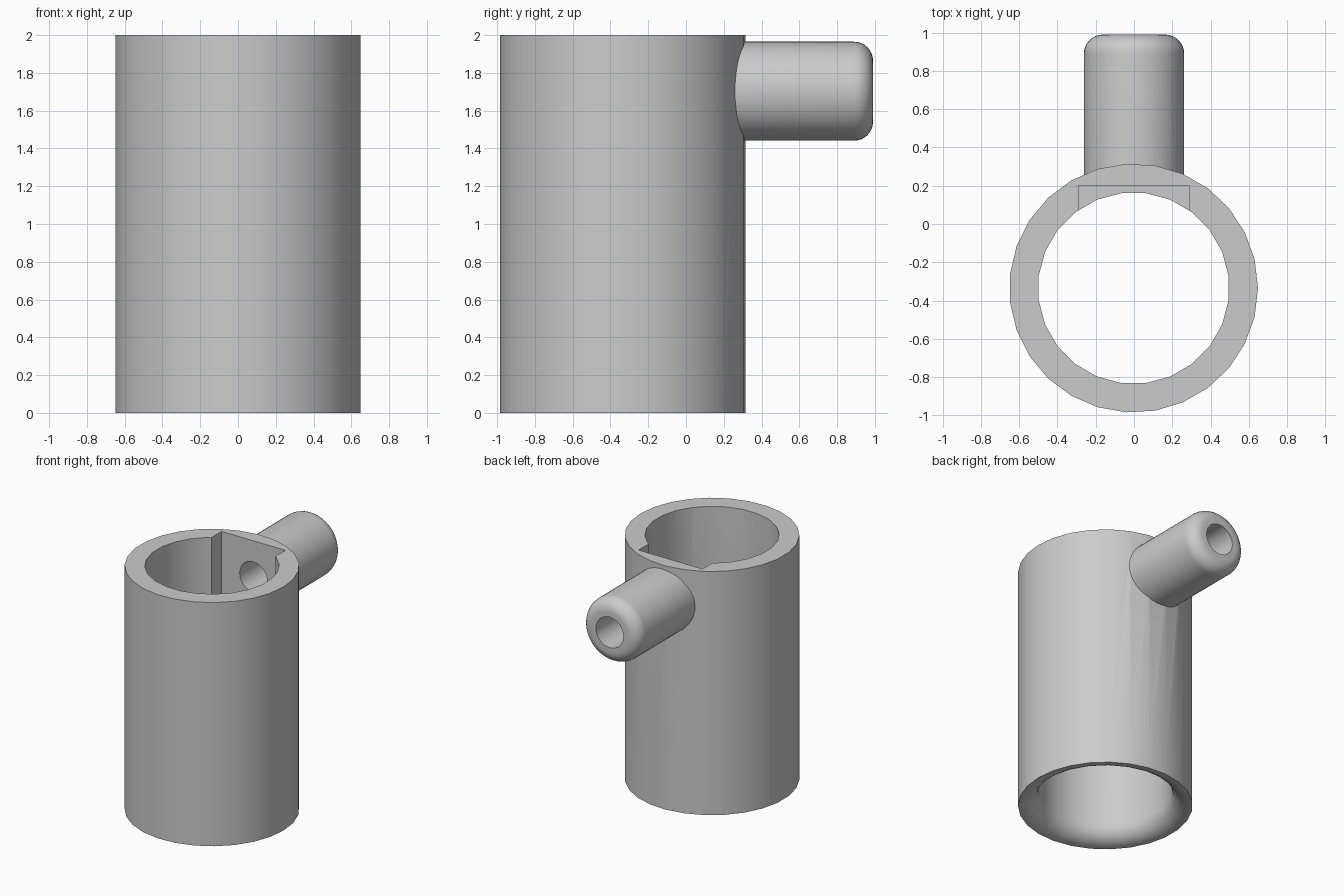
import bpy
import bmesh
from math import cos, sin, pi, radians
from mathutils import Matrix

if "Cube" in bpy.data.objects:
    bpy.data.objects.remove(bpy.data.objects["Cube"], do_unlink=True)

AXIS_Y = -0.335
OUTER, BORE, HEIGHT = 0.65, 0.5, 2.0
PORT_Z, PORT_R, PORT_HOLE, PORT_END = 1.703, 0.262, 0.125, 0.99
POCKET_HALF, POCKET_BACK, POCKET_FLOOR = 0.29, 0.2, 1.41

grey = bpy.data.materials.new("plain grey")
grey.use_nodes = True
colour = (0.6, 0.6, 0.6, 1)
grey.diffuse_color = colour
grey.node_tree.nodes["Principled BSDF"].inputs["Base Color"].default_value = colour


def finish(name, bm, matrix):
    """Turn a bmesh into a placed object."""
    bmesh.ops.transform(bm, matrix=matrix, verts=bm.verts)
    bmesh.ops.recalc_face_normals(bm, faces=bm.faces)
    mesh = bpy.data.meshes.new(name)
    bm.to_mesh(mesh)
    bm.free()
    mesh.materials.append(grey)
    obj = bpy.data.objects.new(name, mesh)
    bpy.context.collection.objects.link(obj)
    return obj


def turned(name, profile, sides, matrix, offset=0.0):
    """Closed solid of revolution from (radius, height) points."""
    bm = bmesh.new()
    rings = [[bm.verts.new((r * cos(a), r * sin(a), z))
              for a in (2 * pi * i / sides + offset for i in range(sides))]
             for r, z in profile]
    for low, high in zip(rings, rings[1:]):
        for i in range(sides):
            j = (i + 1) % sides
            bm.faces.new((low[i], low[j], high[j], high[i]))
    bm.faces.new(rings[0])
    bm.faces.new(rings[-1])
    return finish(name, bm, matrix)


def combine(target, tool, operation):
    mod = target.modifiers.new(tool.name, "BOOLEAN")
    mod.object, mod.operation, mod.solver = tool, operation, "EXACT"
    bpy.context.view_layer.objects.active = target
    bpy.ops.object.modifier_apply(modifier=mod.name)
    bpy.data.objects.remove(tool, do_unlink=True)


def arc(centre_r, centre_z, radius, start, end, steps=8):
    angles = [radians(start + (end - start) * i / steps) for i in range(steps + 1)]
    return [(centre_r + radius * cos(a), centre_z + radius * sin(a)) for a in angles]


upright = Matrix.Translation((-0.002, AXIS_Y, 0))
backward = Matrix.Translation((0, 0, PORT_Z)) @ Matrix.Rotation(radians(-90), 4, "X")

# Main sleeve
body = turned("sleeve_with_side_port", [(OUTER, 0), (OUTER, HEIGHT)], 27, upright)

# Side port with a rounded end
edge = 0.1
port = turned("side_port",
              [(PORT_R, 0)] + arc(PORT_R - edge, PORT_END - edge, edge, 0, 90),
              48, backward)
combine(body, port, "UNION")

# Bore, flaring out at the lower rim
flare = 0.14
bore = turned("bore_cutter",
              [(BORE + flare, -0.1)] + arc(BORE + flare, flare, flare, 270, 180)
              + [(BORE, HEIGHT + 0.1)],
              24, upright, pi / 24)
combine(body, bore, "DIFFERENCE")

# Flat pocket behind the port, open at the top
bm = bmesh.new()
bmesh.ops.create_cube(bm, size=1)
depth, tall = POCKET_BACK - AXIS_Y, HEIGHT + 0.1 - POCKET_FLOOR
pocket = finish("pocket_cutter", bm,
                Matrix.Translation((0, POCKET_BACK - depth / 2, POCKET_FLOOR + tall / 2))
                @ Matrix.Diagonal((2 * POCKET_HALF, depth, tall, 1)))
combine(body, pocket, "DIFFERENCE")

# Passage through the port
passage = turned("passage_cutter", [(PORT_HOLE, -0.1), (PORT_HOLE, PORT_END + 0.1)],
                 32, backward)
combine(body, passage, "DIFFERENCE")

bpy.ops.object.select_all(action="DESELECT")
body.select_set(True)
bpy.context.view_layer.objects.active = body
bpy.ops.object.shade_smooth_by_angle(angle=radians(30))
